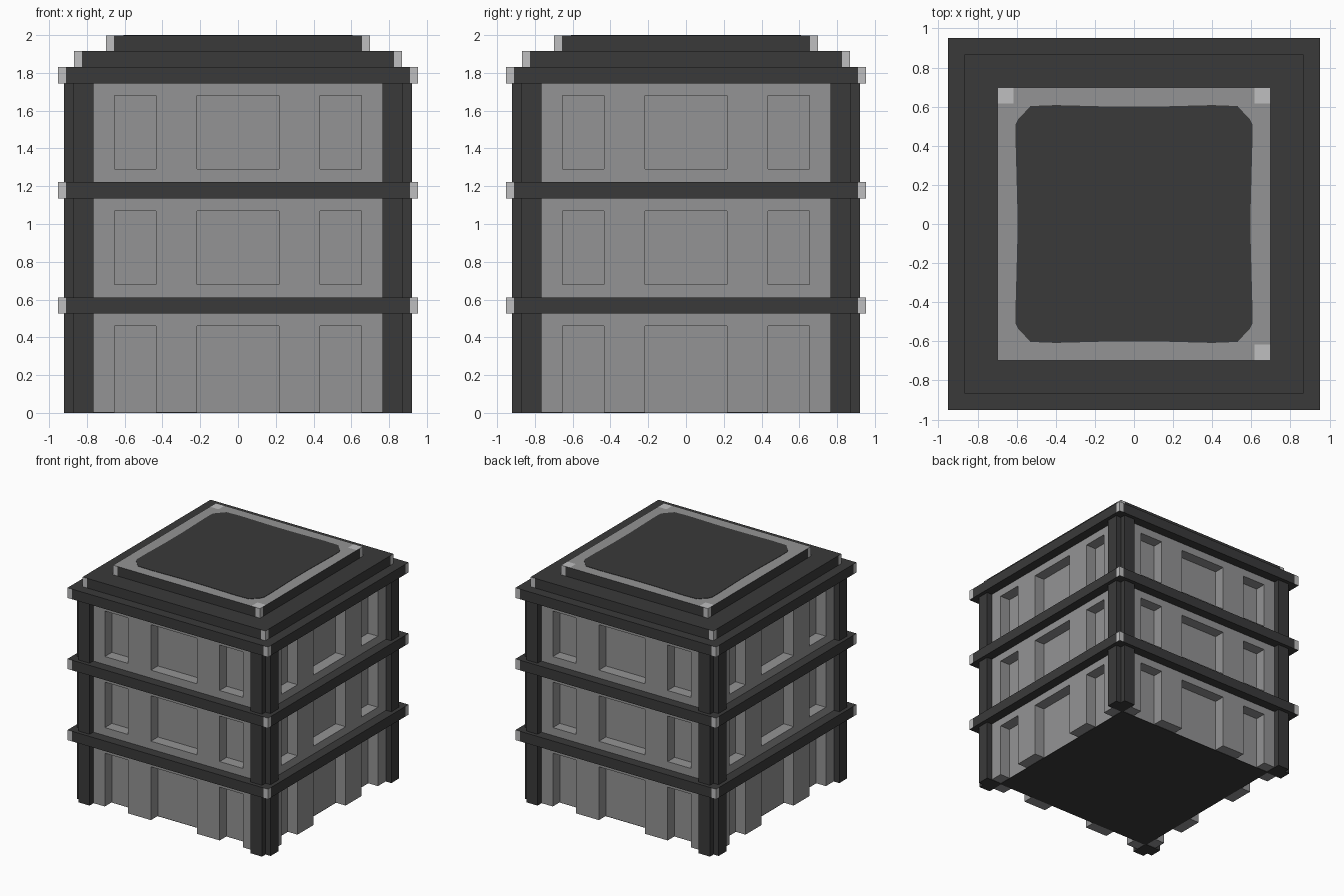
import bpy, bmesh
from mathutils import Vector

if "Cube" in bpy.data.objects:
    bpy.data.objects.remove(bpy.data.objects["Cube"])


def mat(name, v):
    m = bpy.data.materials.new(name)
    m.diffuse_color = (v, v, v * 1.01, 1)
    m.use_nodes = True
    m.node_tree.nodes["Principled BSDF"].inputs["Base Color"].default_value = m.diffuse_color
    return m


DARK = mat("dark_charcoal", 0.042)
GREY = mat("mid_grey", 0.295)
LIGHT = mat("light_grey", 0.52)


def finish(bm, name, mats):
    bmesh.ops.recalc_face_normals(bm, faces=bm.faces)
    me = bpy.data.meshes.new(name)
    bm.to_mesh(me)
    bm.free()
    ob = bpy.data.objects.new(name, me)
    for m in mats:
        me.materials.append(m)
    bpy.context.collection.objects.link(ob)
    return ob


def add_box(bm, lo, hi):
    lo, hi = Vector(lo), Vector(hi)
    vs = bmesh.ops.create_cube(bm, size=1)["verts"]
    for v in vs:
        v.co = (lo + hi) / 2 + Vector([v.co[i] * (hi - lo)[i] for i in range(3)])


def prism(bm, pts, z0, z1):
    a = [bm.verts.new((x, y, z0)) for x, y in pts]
    b = [bm.verts.new((x, y, z1)) for x, y in pts]
    bm.faces.new(a)
    bm.faces.new(b)
    for i in range(len(pts)):
        j = (i + 1) % len(pts)
        bm.faces.new((a[i], a[j], b[j], b[i]))


# Walls with window recesses cut into all four sides
WALL, BACK = 0.87, 0.775
bm = bmesh.new()
add_box(bm, (-WALL, -WALL, 0.003), (WALL, WALL, 1.79))
walls = finish(bm, "walls", [GREY])

bm = bmesh.new()
for z0, z1 in ((-0.1, 0.46), (0.68, 1.07), (1.29, 1.68)):
    for a, b in ((-0.655, -0.435), (-0.218, 0.218), (0.435, 0.655)):
        for s in (-1, 1):
            near, far = sorted((s * BACK, s * 1.1))
            add_box(bm, (a, near, z0), (b, far, z1))
            add_box(bm, (near, a, z0), (far, b, z1))
cutter = finish(bm, "recess_cutter", [GREY])
cutter.hide_render = True
mod = walls.modifiers.new("recesses", 'BOOLEAN')
mod.operation, mod.solver, mod.object = 'DIFFERENCE', 'EXACT', cutter
bpy.context.view_layer.objects.active = walls
bpy.ops.object.modifier_apply(modifier=mod.name)
bpy.data.objects.remove(cutter)

# Dark underside
bm = bmesh.new()
add_box(bm, (-BACK, -BACK, 0), (BACK, BACK, 0.005))
finish(bm, "underside", [DARK])

# Notched corner pillars
L = [(.765, .765), (.92, .765), (.92, .872), (.872, .872), (.872, .92), (.765, .92)]
bm = bmesh.new()
for sx in (-1, 1):
    for sy in (-1, 1):
        prism(bm, [(x * sx, y * sy) for x, y in L], 0, 1.79)
finish(bm, "corner_pillars", [DARK])


# Square slabs whose side faces turn light at the corners
def slab(name, half, z0, z1, top=False):
    bm = bmesh.new()
    add_box(bm, (-half, -half, z0), (half, half, z1))
    cuts = [half - 0.042] + ([0.615] if top else [])
    for c in cuts:
        for s in (-c, c):
            for n in ((1, 0, 0), (0, 1, 0)):
                bmesh.ops.bisect_plane(bm, geom=bm.verts[:] + bm.edges[:] + bm.faces[:],
                                       plane_co=Vector(n) * s, plane_no=n)
    bm.normal_update()
    for f in bm.faces:
        c = f.calc_center_median()
        if abs(f.normal.z) < 0.5:
            f.material_index = 2 if min(abs(c.x), abs(c.y)) > half - 0.042 else 0
        elif top and f.normal.z > 0.5:
            corner = min(abs(c.x), abs(c.y)) > 0.615 and not (c.x < 0 and c.y < 0)
            f.material_index = 2 if corner else 1
    finish(bm, name, [DARK, GREY, LIGHT])


slab("lower_band", 0.952, 0.525, 0.612)
slab("middle_band", 0.952, 1.135, 1.222)
slab("cornice", 0.952, 1.745, 1.832)
slab("roof_step", 0.868, 1.832, 1.915)
slab("roof_cap", 0.698, 1.915, 1.997, top=True)

# Dark roof patch with softened corners and slightly bowed sides
quarter = [(0.597, 0.1), (0.605, 0.4), (0.605, 0.51), (0.59, 0.54),
           (0.56, 0.57), (0.53, 0.603), (0.4, 0.608), (0.1, 0.6)]
pts = []
for sx, sy in ((1, 1), (-1, 1), (-1, -1), (1, -1)):
    q = [(x * sx, y * sy) for x, y in quarter]
    pts += q if sx * sy > 0 else q[::-1]
bm = bmesh.new()
prism(bm, pts, 1.99, 2.0)
finish(bm, "roof_patch", [DARK])
